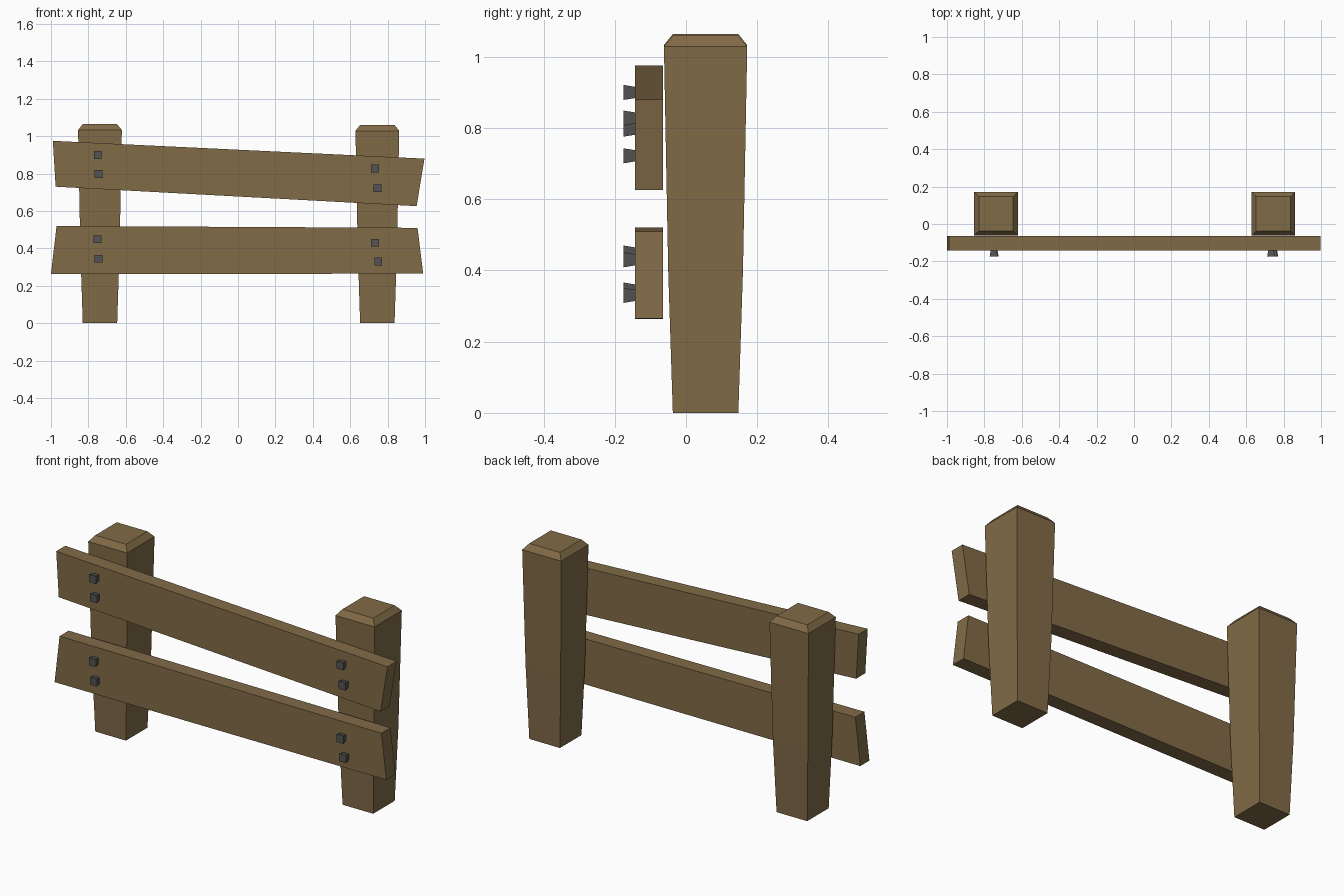
import bpy, bmesh

cube = bpy.data.objects.get("Cube")
if cube:
    bpy.data.objects.remove(cube, do_unlink=True)


def make_material(name, rgb):
    mat = bpy.data.materials.new(name)
    mat.use_nodes = True
    mat.diffuse_color = (*rgb, 1)
    bsdf = next(n for n in mat.node_tree.nodes if n.type == 'BSDF_PRINCIPLED')
    bsdf.inputs["Base Color"].default_value = (*rgb, 1)
    return mat


wood = make_material("brown wood", (0.22, 0.147, 0.063))
iron = make_material("dark iron", (0.088, 0.088, 0.092))


def loft(name, rings, mat):
    """Skin a stack of four-cornered rings and cap both ends."""
    bm = bmesh.new()
    loops = [[bm.verts.new(p) for p in ring] for ring in rings]
    for a, b in zip(loops, loops[1:]):
        for i in range(4):
            j = (i + 1) % 4
            bm.faces.new((a[i], a[j], b[j], b[i]))
    bm.faces.new(loops[0])
    bm.faces.new(loops[-1])
    bmesh.ops.recalc_face_normals(bm, faces=bm.faces)
    mesh = bpy.data.meshes.new(name)
    bm.to_mesh(mesh)
    bm.free()
    mesh.materials.append(mat)
    obj = bpy.data.objects.new(name, mesh)
    bpy.context.collection.objects.link(obj)
    return obj


CORNERS = ((-1, -1), (1, -1), (1, 1), (-1, 1))

# Posts: tapered towards the ground, with a chamfered top
POST_Y = 0.055
for side, x, height in (("right", -0.738, 1.064), ("left", 0.745, 1.06)):
    profile = ((0, 0.092), (0.4, 0.105), (height - 0.031, 0.117), (height, 0.092))
    rings = [[(x + sx * h, POST_Y + sy * h, z) for sx, sy in CORNERS] for z, h in profile]
    loft(f"{side}_post", rings, wood)

# Rails: crooked boards nailed to the front of the posts
BACK, FRONT = -0.065, -0.143
rails = {
    "upper_rail": ((-0.99, 0.975), (0.997, 0.88), (0.955, 0.626), (-0.975, 0.73)),
    "lower_rail": ((-0.97, 0.52), (0.96, 0.51), (0.99, 0.265), (-1.0, 0.263)),
}
for name, outline in rails.items():
    loft(name, [[(x, y, z) for x, z in outline] for y in (BACK, FRONT)], wood)

# Nails: small square heads that flare outwards
nails = ((-0.75, 0.9), (-0.745, 0.797), (0.733, 0.828), (0.746, 0.722),
         (-0.751, 0.449), (-0.745, 0.345), (0.733, 0.43), (0.75, 0.33))
for n, (x, z) in enumerate(nails, 1):
    rings = [[(x + sx * h, y, z + sz * h) for sx, sz in CORNERS]
             for y, h in ((FRONT + 0.005, 0.015), (-0.175, 0.021))]
    loft(f"nail_{n}", rings, iron)
